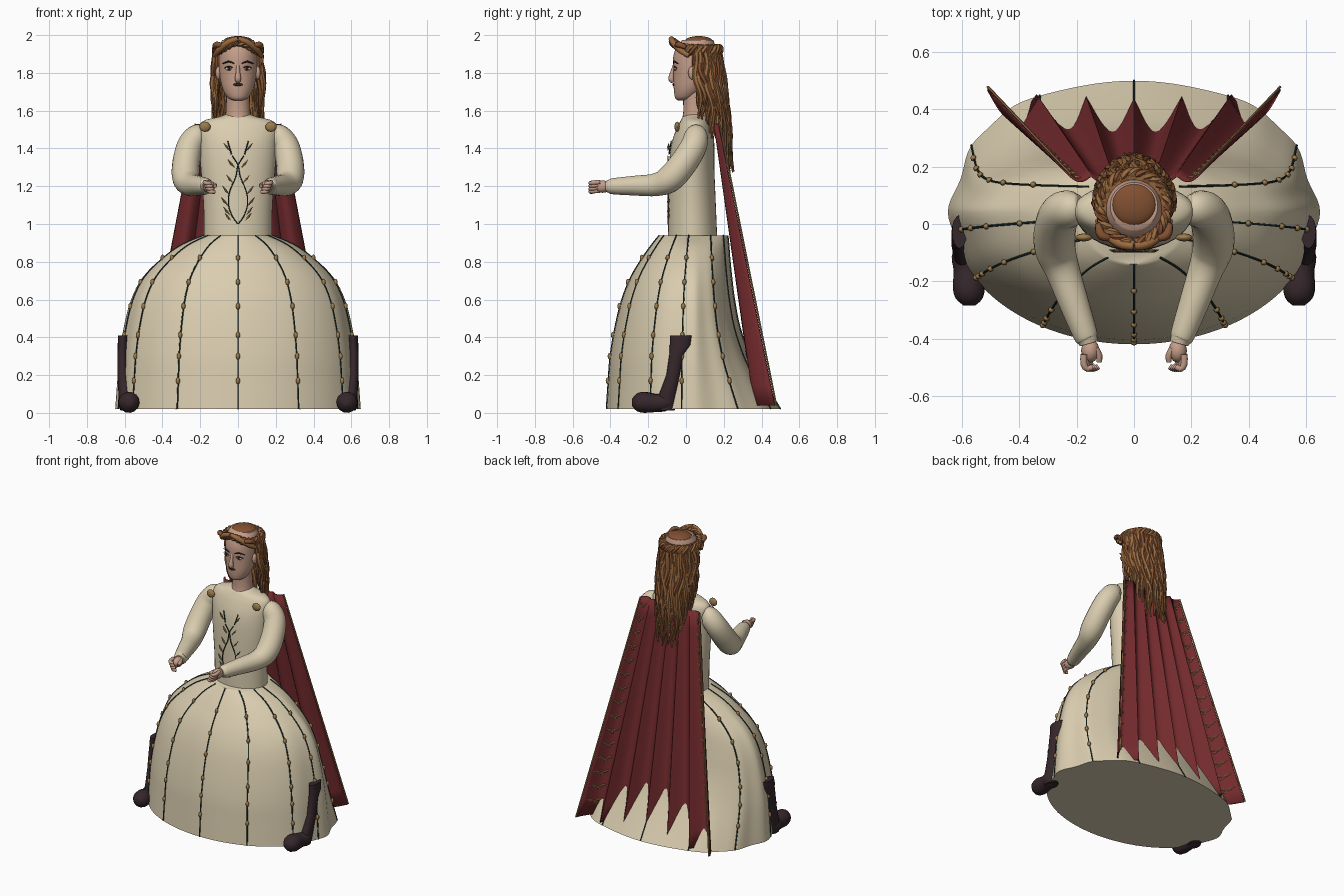
import bpy, bmesh, math, random
from mathutils import Vector, Matrix

if "Cube" in bpy.data.objects:
    bpy.data.objects.remove(bpy.data.objects["Cube"])

random.seed(4)
TAU = 2 * math.pi


def material(name, rgb):
    m = bpy.data.materials.new(name)
    m.diffuse_color = (*rgb, 1)
    m.use_nodes = True
    m.node_tree.nodes["Principled BSDF"].inputs["Base Color"].default_value = m.diffuse_color
    return m


CREAM = material("cream cloth", (0.70, 0.61, 0.43))
RED = material("dark red cloth", (0.17, 0.023, 0.026))
SKIN = material("skin", (0.56, 0.34, 0.25))
BROWN = material("brown hair", (0.22, 0.08, 0.03))
LIGHT = material("light brown hair", (0.33, 0.145, 0.05))
BOOT = material("boot leather", (0.036, 0.020, 0.024))
GREEN = material("dark green thread", (0.015, 0.035, 0.028))
GOLD = material("old gold", (0.33, 0.20, 0.075))
DARK = material("dark features", (0.03, 0.015, 0.012))
WHITE = material("eye white", (0.7, 0.66, 0.6))


def finish(name, bm, *mats, angle=50):
    bmesh.ops.recalc_face_normals(bm, faces=bm.faces)
    me = bpy.data.meshes.new(name)
    bm.to_mesh(me)
    bm.free()
    for m in mats:
        me.materials.append(m)
    ob = bpy.data.objects.new(name, me)
    bpy.context.collection.objects.link(ob)
    bpy.context.view_layer.objects.active = ob
    ob.select_set(True)
    bpy.ops.object.shade_smooth_by_angle(angle=math.radians(angle))
    ob.select_set(False)
    return ob


def smooth(rows, n):
    """Catmull-Rom through rows of numbers, n steps per span."""
    rows = [tuple(r) for r in rows]
    out = []
    for i in range(len(rows) - 1):
        p = [rows[max(i - 1, 0)], rows[i], rows[i + 1], rows[min(i + 2, len(rows) - 1)]]
        for k in range(n):
            t = k / n
            out.append(tuple(0.5 * (2 * b + (c - a) * t + (2 * a - 5 * b + 4 * c - d) * t * t
                                    + (3 * b - a - 3 * c + d) * t ** 3) for a, b, c, d in zip(*p)))
    return out + [rows[-1]]


def skin_rings(bm, rings, mat=0):
    vs = [[bm.verts.new(p) for p in r] for r in rings]
    n = len(vs[0])
    for a, b in zip(vs, vs[1:]):
        for i in range(n):
            bm.faces.new((a[i], a[(i + 1) % n], b[(i + 1) % n], b[i])).material_index = mat
    for ring in (vs[0], vs[-1]):
        bm.faces.new(ring).material_index = mat


def tube(bm, path, mat=0, sides=8, n=1):
    """Tube through (x, y, z, radius) rows."""
    rows = smooth(path, n) if n > 1 else path
    pts = [Vector(r[:3]) for r in rows]
    rings, u = [], None
    for i, p in enumerate(pts):
        d = (pts[min(i + 1, len(pts) - 1)] - pts[max(i - 1, 0)]).normalized()
        u = d.orthogonal() if u is None else u - d * u.dot(d)
        u.normalize()
        w = d.cross(u)
        rings.append([p + (u * math.cos(TAU * k / sides) + w * math.sin(TAU * k / sides)) * rows[i][3]
                      for k in range(sides)])
    skin_rings(bm, rings, mat)


def ball(bm, c, r, mat=0, u=12, v=8):
    geo = bmesh.ops.create_uvsphere(bm, u_segments=u, v_segments=v, radius=1,
                                    matrix=Matrix.Translation(c) @ Matrix.Diagonal((*r, 1)))
    for f in {f for vert in geo["verts"] for f in vert.link_faces}:
        f.material_index = mat


def oval(z, w, front, back, n=40):
    c, r = (front + back) / 2, (back - front) / 2
    return [(w * math.sin(TAU * k / n), c - r * math.cos(TAU * k / n), z) for k in range(n)]


# Skirt: rows of height, half width, front, back
SKIRT = smooth([(0.02, .642, -.42, .50), (0.17, .632, -.41, .41), (0.3, .622, -.40, .34),
                (0.45, .60, -.375, .285), (0.6, .562, -.338, .255), (0.72, .50, -.29, .24),
                (0.82, .40, -.23, .23), (0.89, .30, -.18, .225), (0.94, .18, -.14, .22)], 4)


def skirt_point(row, a, lift=0.0):
    z, w, f, b = row
    c = -math.cos(a)
    side = min(1, max(0, (c + 0.6) / 0.6)) * min(1, max(0, (0.85 - c) / 0.3))
    off = abs(math.pi - a % TAU)
    fade = max(0, 1 - z / 0.95)
    k = 1 + 0.018 * side * (math.cos(12 * a) - 0.3) * fade ** 0.5
    k += 0.045 * math.exp(-((off - 0.72) / 0.25) ** 2) * fade
    mid = 0.04
    r = (b - mid) if c > 0 else (mid - f)
    return ((w * k + lift) * math.sin(a), mid + (r * k + lift) * c, z)


bm = bmesh.new()
skin_rings(bm, [[skirt_point(r, TAU * k / 120) for k in range(120)] for r in SKIRT])
finish("skirt", bm, CREAM)

# Seams with beads down the skirt
bm = bmesh.new()
for deg in (0, 30, 60, 82, 120, 150, 180, 210, 240, 278, 300, 330):
    a = math.radians(deg)
    tube(bm, [(*skirt_point(r, a, 0.001), 0.004) for r in SKIRT], 0, 6)
    if 140 < deg < 220:
        continue
    for z in (0.17, 0.3, 0.43, 0.56, 0.69, 0.82):
        row = min(SKIRT, key=lambda r: abs(r[0] - z))
        ball(bm, skirt_point(row, a, 0.004), (0.011, 0.011, 0.018), 1, 8, 6)
finish("skirt_seams", bm, GREEN, GOLD)

# Bodice
bm = bmesh.new()
BODICE = smooth([(0.93, .18, -.095, .165), (1.1, .183, -.094, .158), (1.3, .198, -.09, .15),
                 (1.42, .205, -.078, .15), (1.5, .212, -.052, .142), (1.545, .185, -.03, .125),
                 (1.568, .10, -.015, .11), (1.58, .065, 0, .10)], 4)
skin_rings(bm, [oval(*r) for r in BODICE])
finish("bodice", bm, CREAM)

# Embroidered vines on the bodice front
bm = bmesh.new()
for s in (-1, 1):
    tube(bm, [(s * x, -0.096, z, 0.003) for x, z in
              ((-.03, 1.36), (0, 1.31), (.012, 1.25), (.045, 1.17), (.05, 1.1), (.03, 1.04), (.0, 1.0))], 0, 6, 4)
    tube(bm, [(s * .055, -.078, 1.44, .003), (s * .035, -.09, 1.37, .004)], 0, 6)
    for x, z in ((.045, 1.39), (.02, 1.3), (.03, 1.22), (.05, 1.16), (.055, 1.1), (.045, 1.05), (.04, 1.02)):
        tube(bm, [(s * x, -.095, z, .002), (s * (x + .016), -.094, z + .018, .006),
                  (s * (x + .032), -.09, z + .04, .001)], 1, 6)
finish("bodice_vines", bm, GREEN, GOLD)

for s, side in ((-1, "left"), (1, "right")):
    # Sleeves, hands, brooches and boots
    bm = bmesh.new()
    tube(bm, [(s * x, y, z, r) for x, y, z, r in
              ((.185, .065, 1.485, .04), (.215, .055, 1.468, .062), (.255, .04, 1.41, .070),
               (.275, -.015, 1.32, .073), (.275, -.085, 1.24, .072), (.25, -.16, 1.208, .061),
               (.208, -.28, 1.203, .052), (.17, -.385, 1.20, .043), (.162, -.405, 1.20, .036),
               (.158, -.418, 1.20, .032))], 0, 20, 5)
    finish("sleeve_" + side, bm, CREAM)

    bm = bmesh.new()
    ball(bm, (s * .153, -.442, 1.198), (.032, .042, .033))
    for i in range(4):
        x, z = .175 - .007 * i, 1.222 - .015 * i
        tube(bm, [(s * x, -.455, z, .012), (s * x, -.49, z - .003, .012),
                  (s * (x - .012), -.506, z - .006, .011), (s * (x - .03), -.498, z - .008, .010)], 0, 8, 2)
    tube(bm, [(s * .135, -.435, 1.21, .013), (s * .122, -.46, 1.205, .012), (s * .122, -.482, 1.2, .009)], 0, 8, 2)
    finish("hand_" + side, bm, SKIN)

    bm = bmesh.new()
    ball(bm, (s * .175, -.047, 1.515), (.03, .014, .027))
    finish("brooch_" + side, bm, GOLD)

    bm = bmesh.new()
    rings = [[(s * (x + rx * math.sin(TAU * k / 16)), y + ry * math.cos(TAU * k / 16), z) for k in range(16)]
             for z, x, y, rx, ry in ((.41, .609, -.027, .026, .058), (.36, .611, -.03, .026, .056),
                                     (.31, .613, -.05, .025, .038), (.2, .611, -.068, .027, .036),
                                     (.12, .60, -.09, .034, .044), (.05, .59, -.11, .04, .055),
                                     (.012, .585, -.11, .038, .05))]
    skin_rings(bm, rings)
    tube(bm, [(s * .59, -.075, .05, .03), (s * .59, -.11, .055, .047), (s * .582, -.16, .052, .048),
              (s * .577, -.22, .056, .056), (s * .575, -.26, .056, .047), (s * .575, -.285, .056, .02)], 0, 14, 3)
    finish("boot_" + side, bm, BOOT)


# Pleated cape
def cape_point(s, t, lift=0.0):
    ridge = .17 + (.28 + .02 * max(0, abs(s) - .8) / .2) * t + lift
    return (s * (.225 + .285 * t), ridge - (.02 + .07 * t) * abs(math.sin(3 * math.pi * s)), 1.53 - 1.49 * t)


bm = bmesh.new()
grid = [[bm.verts.new(cape_point(-1 + i / 36, t / 14)) for i in range(73)] for t in range(15)]
for a, b in zip(grid, grid[1:]):
    for i in range(72):
        bm.faces.new((a[i], a[i + 1], b[i + 1], b[i]))
cape = finish("cape", bm, RED)
mod = cape.modifiers.new("thickness", "SOLIDIFY")
mod.thickness = 0.008
mod.offset = 0

# Gold cape edging with leaf sprigs on the border
bm = bmesh.new()
for s in (-1, 1):
    tube(bm, [(*cape_point(s, t, .008), .005) for t in (0, .5, 1)], 0, 6)
    for i in range(15):
        t = .04 + i * .064
        for a, b, dt in ((.89, .80, -.014), (.89, .97, -.014), (.91, .86, .012)):
            row = [cape_point(s * (a + (b - a) * h), t + dt * h, .007) for h in (0, .5, 1)]
            tube(bm, [(*p, r) for p, r in zip(row, (.002, .007, .001))], 0, 6)
finish("cape_trim", bm, GOLD)

# Head, neck, ears and nose
bm = bmesh.new()
skin_rings(bm, [oval(*r) for r in smooth(
    [(1.655, .025, -.045, .01), (1.67, .055, -.058, .05), (1.72, .083, -.065, .1), (1.8, .099, -.066, .145),
     (1.88, .101, -.068, .158), (1.94, .098, -.05, .155), (1.975, .083, -.02, .145)], 4)])
tube(bm, [(0, .05, 1.55, .072), (0, .05, 1.6, .064), (0, .045, 1.7, .062)], 0, 24, 2)
for s in (-1, 1):
    ball(bm, (s * .105, .035, 1.8), (.014, .024, .036))
tube(bm, [(0, -.06, 1.845, .008), (0, -.073, 1.8, .012), (0, -.077, 1.768, .017), (0, -.066, 1.754, .012)], 0, 10, 3)
finish("head", bm, SKIN)

# Eyes, brows and mouth
bm = bmesh.new()
for s in (-1, 1):
    ball(bm, (s * .048, -.056, 1.822), (.02, .007, .009), 1)
    ball(bm, (s * .048, -.061, 1.822), (.008, .005, .009))
    tube(bm, [(s * .026, -.063, 1.826, .002), (s * .048, -.062, 1.834, .004), (s * .074, -.048, 1.824, .002)], 0, 6, 2)
    tube(bm, [(s * .02, -.067, 1.85, .003), (s * .05, -.062, 1.86, .005), (s * .082, -.042, 1.848, .002)], 0, 6, 2)
ball(bm, (0, -.066, 1.738), (.027, .006, .008))
finish("face_features", bm, DARK, WHITE)

# Crown of the head
bm = bmesh.new()
ball(bm, (0, .068, 1.965), (.08, .076, .03), 0, 24, 12)
finish("hair_cap", bm, BROWN)

# Loose wavy hair strands
bm = bmesh.new()
for layer, count in ((0, 26), (1, 28)):
    for i in range(count):
        a = math.radians(84 + 192 * (i + random.uniform(-.3, .3)) / (count - 1))
        back = max(0, -math.cos(a))
        low = (1.57 - .27 * min(1, back * 1.3)) + random.uniform(-.03, .07)
        ph, amp = random.uniform(0, TAU), random.uniform(.07, .15)
        path = []
        for k in range(21):
            t = k / 20
            b = a + amp * (math.sin(ph + t * 11) - math.sin(ph) * (1 - t)) * min(1, t * 4)
            grow = .1 + .012 * layer + .02 * math.sin(min(1, t * 1.5) * math.pi / 2) + .004 * math.sin(2 * ph + t * 14)
            x = grow * math.sin(b) * (1 - .25 * max(0, t - .5) * back)
            y = .065 - (grow - .008) * math.cos(b) + .06 * t * (.5 + .5 * back)
            path.append((x, y, 1.945 + (low - 1.945) * t, .017 * (1 - .75 * max(0, t - .5) / .5)))
        tube(bm, path, 0 if (i + layer) % 3 == 0 else 1, 7)
finish("loose_hair", bm, BROWN, LIGHT)

# Braided crown, rising to a point at the front
bm = bmesh.new()
for j in range(3):
    path = []
    for k in range(121):
        a = TAU * k / 120
        tw = a * 9 + j * TAU / 3
        peak = max(0, math.cos(a)) ** 4
        r = .117 + .010 * math.cos(tw)
        path.append((r * math.sin(a), .06 - (r + .012 * peak) * math.cos(a),
                     1.922 + .042 * peak + (.019 - .007 * peak) * math.sin(tw), .013))
    tube(bm, path, 1 if j else 0, 6)
for s in (-1, 1):
    tube(bm, [(0, -.078, 1.981, .014), (s * .05, -.068, 1.962, .017), (s * .1, -.03, 1.922, .017),
              (s * .125, .015, 1.89, .012)], 1, 8, 4)
    tube(bm, [(s * .07, -.05, 1.94, .01), (s * .113, -.04, 1.95, .016), (s * .125, .0, 1.935, .012)], 0, 8, 4)
finish("braid_crown", bm, BROWN, LIGHT)
